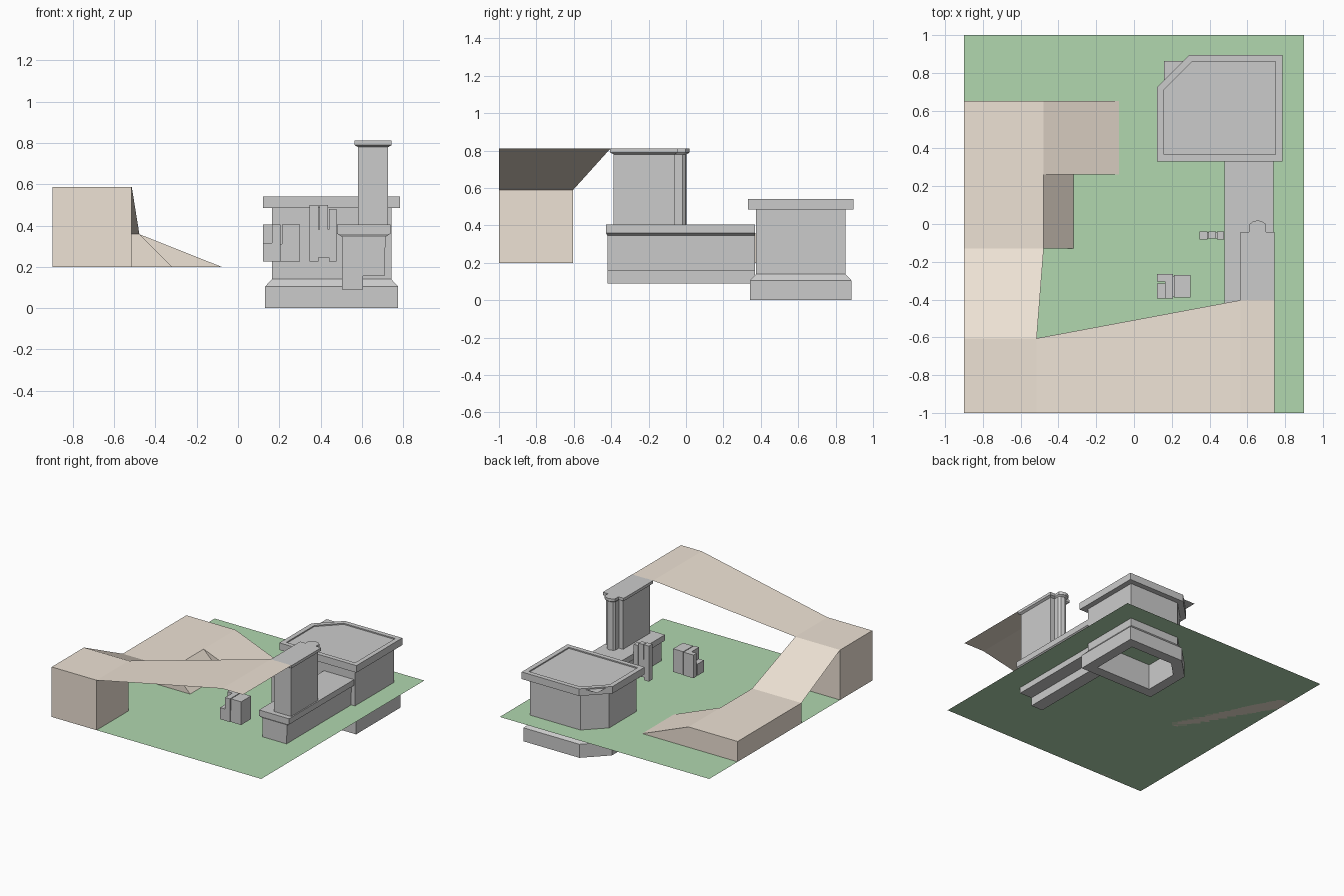
import bpy, bmesh, math

if "Cube" in bpy.data.objects:
    bpy.data.objects.remove(bpy.data.objects["Cube"])


def material(name, rgb):
    m = bpy.data.materials.new(name)
    m.diffuse_color = (*rgb, 1)
    m.use_nodes = True
    m.node_tree.nodes["Principled BSDF"].inputs["Base Color"].default_value = m.diffuse_color
    return m


GREEN = material("grass", (0.44, 0.68, 0.43))
SAND = material("sand", (0.85, 0.76, 0.66))


def finish(name, bm, mat=None, recalc=True):
    if recalc:
        bmesh.ops.recalc_face_normals(bm, faces=bm.faces)
    me = bpy.data.meshes.new(name)
    bm.to_mesh(me)
    bm.free()
    ob = bpy.data.objects.new(name, me)
    bpy.context.collection.objects.link(ob)
    if mat:
        me.materials.append(mat)
    return ob


def add_loft(bm, rings, caps=(True, True)):
    """Bridge equal-length rings of 3D points, with optional end caps."""
    vs = [[bm.verts.new(p) for p in r] for r in rings]
    n = len(vs[0])
    for a, b in zip(vs, vs[1:]):
        for i in range(n):
            j = (i + 1) % n
            bm.faces.new((a[i], a[j], b[j], b[i]))
    if caps[0]:
        bm.faces.new(vs[0][::-1])
    if caps[1]:
        bm.faces.new(vs[-1])


def add_box(bm, x0, x1, y0, y1, z0, z1):
    add_loft(bm, [[(x0, y0, z), (x1, y0, z), (x1, y1, z), (x0, y1, z)] for z in (z0, z1)])


def boxes(name, dims, mat=None):
    bm = bmesh.new()
    for d in dims:
        add_box(bm, *d)
    return finish(name, bm, mat)


def prism(name, layers, mat=None):
    """Stack of (outline, z) layers lofted into one solid."""
    bm = bmesh.new()
    add_loft(bm, [[(x, y, z) for x, y in o] for o, z in layers])
    return finish(name, bm, mat)


def sheet(name, quads, mat):
    bm = bmesh.new()
    for q in quads:
        bm.faces.new([bm.verts.new(p) for p in q])
    bmesh.ops.remove_doubles(bm, verts=bm.verts, dist=1e-4)
    return finish(name, bm, mat, recalc=False)


def wedge(name, x0, x1, y0, y1, z0, z1):
    bm = bmesh.new()
    add_loft(bm, [[(x0, y, z0), (x1, y, z0), (x0, y, z1)] for y in (y0, y1)])
    return finish(name, bm, SAND)


# Flat grass plane
sheet("grass_plane", [[(-.9, -1, .2), (.9, -1, .2), (.9, 1, .2), (-.9, 1, .2)]], GREEN)

# Sand platforms, ramps, and the thin walkways joining them
H, L, T = .588, .358, .812
boxes("high_platform", [(-.9, -.515, -1, -.605, .2, H)], SAND)
boxes("low_platform", [(-.9, -.478, -.13, .652, .2, L)], SAND)
wedge("long_ramp", -.478, -.08, .262, .652, .2, L)
wedge("short_ramp", -.478, -.32, -.13, .262, .2, L)
sheet("sloped_walkway", [[(-.9, -.605, H), (-.515, -.605, H), (-.478, -.13, L), (-.9, -.13, L)]], SAND)
sheet("bridge_walkway", [
    [(-.515, -1, H), (.565, -1, T), (.565, -.403, T), (-.515, -.605, H)],
    [(.565, -1, T), (.743, -1, T), (.743, -.403, T), (.565, -.403, T)]], SAND)


# Large building: wall profile swept round a rectangle with one cut corner
def footprint(d, z):
    x0, x1, y0, y1 = .122 + d, .785 - d, .332 + d, .895 - d
    c = .17 - d * (2 - math.sqrt(2))
    return [(x0, y0, z), (x1, y0, z), (x1, y1, z), (x0 + c, y1, z), (x0, y1 - c, z)]


bm = bmesh.new()
profile = [(.09, .2), (.09, 0), (.01, 0), (.01, .105), (.042, .14), (.042, .485),
           (0, .485), (0, .54), (.036, .54), (.036, .53)]
add_loft(bm, [footprint(d, z) for d, z in profile], (False, False))
finish("building_walls", bm)
sheet("building_roof", [[(.158, .366, .531), (.75, .366, .531), (.75, .862, .531), (.158, .862, .531)]], None)


# Low wall with an overhanging top slab and a buried footing
def rect(x0, x1, y0, y1):
    return [(x0, y0), (x1, y0), (x1, y1), (x0, y1)]


prism("low_wall", [(rect(.505, .71, -.42, .37), .155), (rect(.505, .715, -.42, .37), .345),
                   (rect(.48, .738, -.428, .37), .36), (rect(.48, .738, -.428, .37), .405)])
boxes("low_wall_footing", [(.505, .605, -.42, .37, .09, .2)])


# Tall wall with a rounded nose at the back
def tower_outline(d):
    half = [(.09 - d, -.405 + d), (.09 - d, -.043 - d), (.045 - d / 2, -.043 - d),
            (.045 - d / 2, -.002 - d), (.025, .013 - d)]
    cx = .655
    return ([(cx + x, y) for x, y in half] + [(cx, .02 - d)]
            + [(cx - x, y) for x, y in reversed(half)])


body, cap = tower_outline(.017), tower_outline(0)
prism("tower", [(body, .4), (body, .78), (cap, .79), (cap, .812)])

# Small stacked blocks
boxes("slab_stack", [(.347, .39, -.083, -.04, .225, .5), (.395, .435, -.078, -.04, .245, .5),
                     (.44, .477, -.083, -.04, .225, .48), (.385, .445, -.078, -.045, .245, .38)])
boxes("crate_stack", [(.122, .17, -.395, -.315, .225, .315), (.122, .165, -.305, -.265, .225, .405),
                      (.165, .207, -.395, -.265, .225, .405), (.213, .3, -.39, -.27, .225, .405),
                      (.2, .22, -.385, -.275, .225, .31)])
